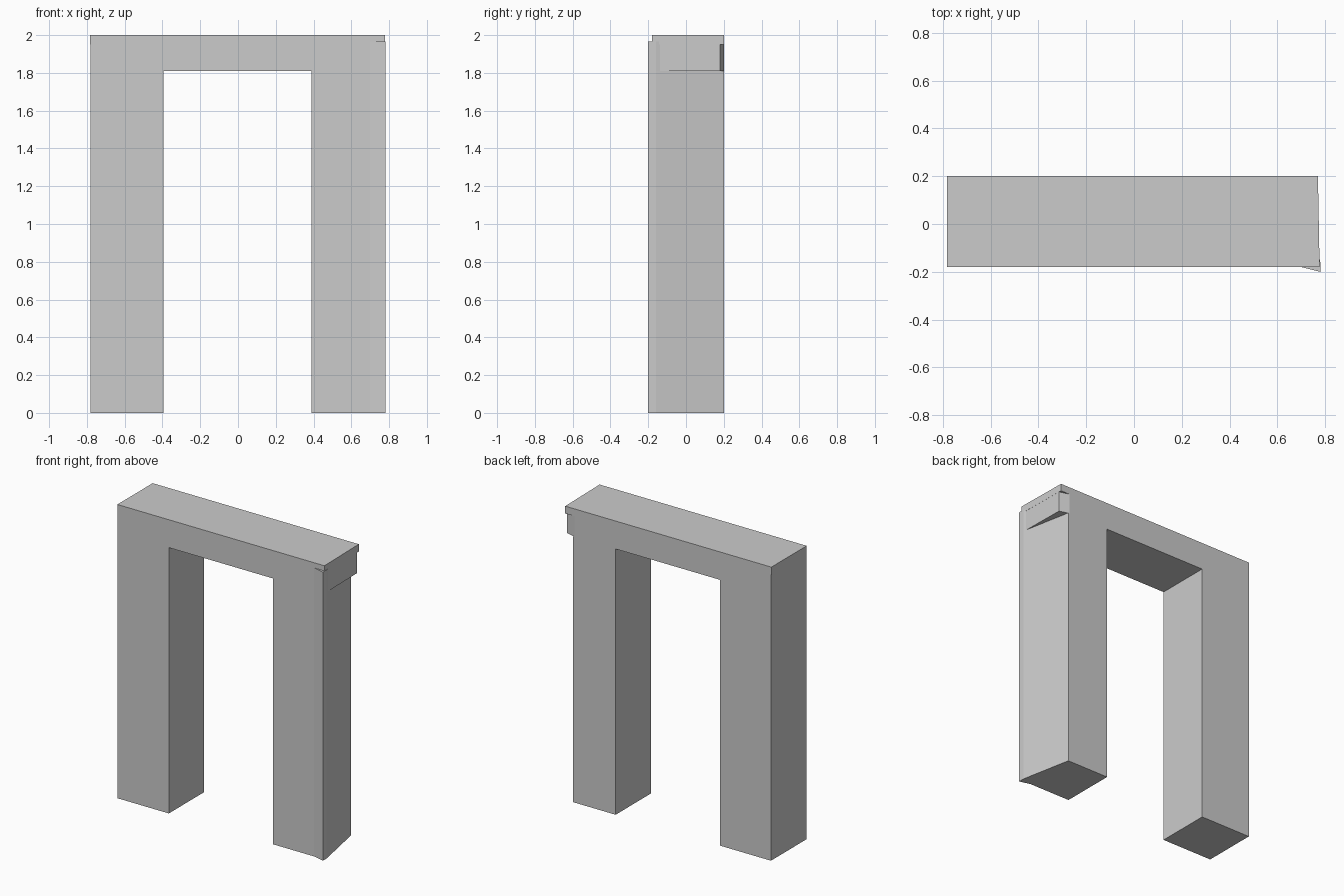
import bpy
import bmesh

old = bpy.data.objects.get("Cube")
if old:
    bpy.data.objects.remove(old, do_unlink=True)

# One plain stone colour
stone = bpy.data.materials.new("light_grey_stone")
stone.use_nodes = True
grey = (0.6, 0.6, 0.6, 1.0)
stone.diffuse_color = grey
stone.node_tree.nodes["Principled BSDF"].inputs["Base Color"].default_value = grey

FRONT, BACK = -0.18, 0.2
SPRING, CAP, TOP = 1.81, 1.95, 2.0


def prism(name, outline, z0, z1):
    """Extrude a counter-clockwise plan outline from z0 up to z1."""
    bm = bmesh.new()
    base = bm.faces.new([bm.verts.new((x, y, z0)) for x, y in outline])
    up = bmesh.ops.extrude_face_region(bm, geom=[base])["geom"]
    bmesh.ops.translate(bm, vec=(0, 0, z1 - z0),
                        verts=[v for v in up if isinstance(v, bmesh.types.BMVert)])
    bmesh.ops.recalc_face_normals(bm, faces=bm.faces)
    mesh = bpy.data.meshes.new(name)
    bm.to_mesh(mesh)
    bm.free()
    mesh.materials.append(stone)
    obj = bpy.data.objects.new(name, mesh)
    bpy.context.collection.objects.link(obj)
    return obj


# Straight leg
prism("right_leg", [(-0.78, FRONT), (-0.395, FRONT), (-0.395, BACK), (-0.78, BACK)],
      0, SPRING)

# Worn leg, flared at its outer front corner and drawn in at the back
prism("left_leg", [(0.39, FRONT), (0.70, FRONT), (0.78, -0.2), (0.78, -0.16),
                   (0.71, BACK), (0.39, BACK)], 0, SPRING)

# Flared corner running up the end of the lintel
prism("left_corner_flare", [(0.70, FRONT), (0.78, -0.2), (0.78, -0.16), (0.765, -0.09)],
      SPRING, 1.965)

# Lintel with its back outer corner chipped below the cap
prism("lintel", [(-0.78, FRONT), (0.776, FRONT), (0.77, 0.18), (0.70, BACK), (-0.78, BACK)],
      SPRING, CAP)

# Full cap slab on top
prism("lintel_cap", [(-0.783, FRONT), (0.777, FRONT), (0.77, BACK), (-0.783, BACK)],
      CAP, TOP)
